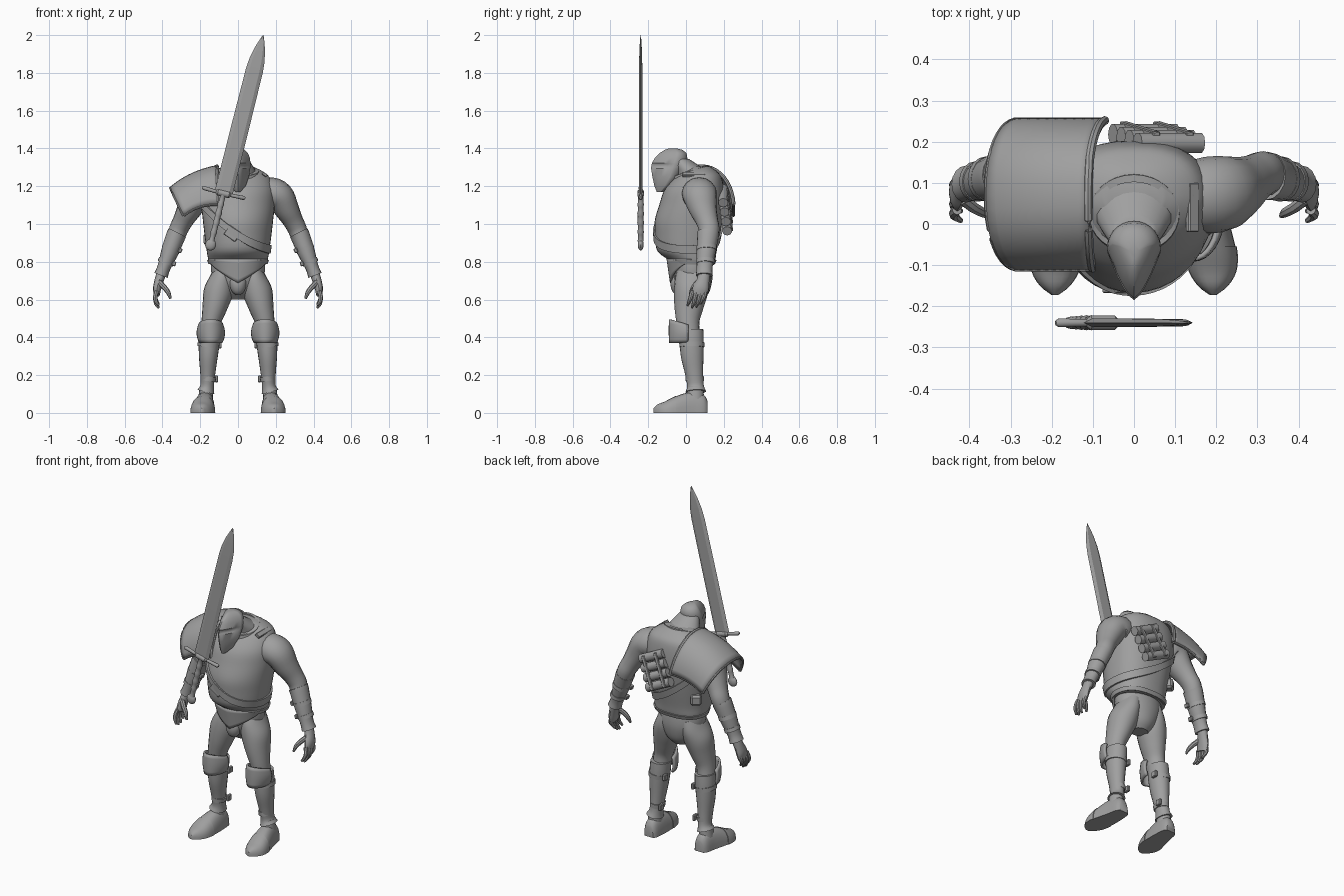
import bpy, bmesh, math
from mathutils import Vector, Matrix

if "Cube" in bpy.data.objects:
    bpy.data.objects.remove(bpy.data.objects["Cube"])

grey = bpy.data.materials.new("steel_grey")
grey.diffuse_color = (0.35, 0.35, 0.35, 1)
grey.use_nodes = True
grey.node_tree.nodes["Principled BSDF"].inputs["Base Color"].default_value = grey.diffuse_color
TAU = 2 * math.pi


def finish(name, bm, angle=40, matrix=None):
    bmesh.ops.recalc_face_normals(bm, faces=bm.faces)
    me = bpy.data.meshes.new(name)
    bm.to_mesh(me)
    bm.free()
    if matrix:
        me.transform(matrix)
    me.materials.append(grey)
    ob = bpy.data.objects.new(name, me)
    bpy.context.collection.objects.link(ob)
    bpy.ops.object.select_all(action='DESELECT')
    ob.select_set(True)
    bpy.context.view_layer.objects.active = ob
    bpy.ops.object.shade_smooth_by_angle(angle=math.radians(angle))
    return ob


def loft(name, rings, loop=False, matrix=None, angle=40):
    """Skin a list of closed rings, capped at both ends unless looped."""
    bm = bmesh.new()
    vs = [[bm.verts.new(p) for p in r] for r in rings]
    n = len(vs[0])
    for a, b in zip(vs, vs[1:] + vs[:1] if loop else vs[1:]):
        for i in range(n):
            bm.faces.new((a[i], a[(i + 1) % n], b[(i + 1) % n], b[i]))
    if not loop:
        bm.faces.new(vs[0])
        bm.faces.new(vs[-1])
    return finish(name, bm, angle, matrix)


def sheet(name, func, nu, nv, thick):
    """Thin shell from func(u, v) with u and v in 0..1."""
    bm = bmesh.new()
    g = [[bm.verts.new(func(i / nu, j / nv)) for j in range(nv + 1)] for i in range(nu + 1)]
    for i in range(nu):
        for j in range(nv):
            bm.faces.new((g[i][j], g[i + 1][j], g[i + 1][j + 1], g[i][j + 1]))
    m = finish(name, bm).modifiers.new("thickness", 'SOLIDIFY')
    m.thickness, m.offset = thick, 0


def curve(rows, n=4):
    """Catmull-Rom through rows of numbers."""
    out = []
    for i in range(len(rows) - 1):
        a, b, c, d = (rows[max(0, min(len(rows) - 1, i + k))] for k in (-1, 0, 1, 2))
        for t in (k / n for k in range(n)):
            out.append(tuple(.5 * (2 * q + (r - p) * t + (2 * p - 5 * q + 4 * r - s) * t * t
                       + (3 * q - p - 3 * r + s) * t ** 3) for p, q, r, s in zip(a, b, c, d)))
    return out + [tuple(rows[-1])]


def power(v, e):
    return math.copysign(abs(v) ** e, v)


def ring(c, rx, ry, d=(0, 0, 1), n=20):
    z = Vector(d).normalized()
    y = Vector((0, 1, 0)) if abs(z.y) < .9 else Vector((0, 0, 1))
    x = y.cross(z).normalized()
    y = z.cross(x)
    return [Vector(c) + x * rx * math.cos(TAU * i / n) + y * ry * math.sin(TAU * i / n) for i in range(n)]


def limb(name, rows, s=1, n=16, steps=4):
    """Tube along rows of x, y, z, rx, ry, mirrored by s."""
    rows = curve([(r[0] * s,) + tuple(r[1:]) for r in rows], steps)
    ends = [(rows[max(i - 1, 0)], rows[min(i + 1, len(rows) - 1)]) for i in range(len(rows))]
    return loft(name, [ring(r[:3], r[3], r[4], Vector(b[:3]) - Vector(a[:3]), n) for r, (a, b) in zip(rows, ends)])


def tube(name, pts, r, n=8):
    return limb(name, [tuple(p) + (r, r) for p in pts], n=n, steps=1)


def box(name, c, size, rot=(0, 0, 0)):
    bm = bmesh.new()
    bmesh.ops.create_cube(bm, size=1)
    bmesh.ops.scale(bm, vec=size, verts=bm.verts)
    bmesh.ops.bevel(bm, geom=bm.edges[:], offset=min(size) * .2, segments=1, affect='EDGES')
    m = Matrix.Translation(c)
    for ax, v in zip("XYZ", rot):
        m = m @ Matrix.Rotation(v, 4, ax)
    finish(name, bm, 30, m)


# cuirass: height, y centre, half width, half depth (keeled in front, boxier behind)
BODY = curve([(.785, .03, .148, .115), (.81, .03, .157, .125), (.86, .005, .166, .158),
              (.95, .008, .178, .173), (1.02, .014, .186, .179), (1.1, .03, .194, .172),
              (1.18, .043, .192, .157), (1.25, .065, .165, .122), (1.285, .07, .12, .085),
              (1.305, .065, .07, .06)], 4)


def skin(t, z, off=0):
    z = max(BODY[0][0], min(BODY[-1][0] - 1e-4, z))
    a, b = next((a, b) for a, b in zip(BODY, BODY[1:]) if a[0] <= z <= b[0])
    k = (z - a[0]) / (b[0] - a[0])
    _, cy, rx, ry = (p + (q - p) * k for p, q in zip(a, b))
    e = .82 if math.sin(t) > 0 else 1.08
    return Vector(((rx + off) * power(math.cos(t), min(e, 1)), cy + (ry + off) * power(math.sin(t), e), z))


loft("cuirass", [[skin(TAU * i / 36, r[0]) for i in range(36)] for r in BODY])
loft("cuirass_rim", [[skin(TAU * i / 36, .8 + h, o) for h, o in
     ((-.012, -.01), (-.012, .007), (.01, .007), (.01, -.01))] for i in range(36)], loop=True)

# diagonal chest strap wrapped around the cuirass
rings = []
for t in (TAU * i / 48 for i in range(48)):
    z = .94
    for _ in range(8):
        x = skin(t, z).x
        z = .94 - .65 * x + 1.2 * x * x
    rings.append([skin(t, z + h, o) for h, o in ((-.022, -.01), (-.022, .009), (.022, .009), (.022, -.01))])
loft("chest_strap", rings, loop=True)
box("strap_buckle", (-.03, -.16, .95), (.075, .016, .06), (0, .6, 0))
box("shoulder_buckle", (.142, .04, 1.262), (.03, .12, .016), (0, .6, 0))
box("side_pouch", (-.15, .12, .92), (.06, .05, .06), (0, 0, .7))

# bedrolls on the back
for k in range(4):
    c = Vector((.055 - .02 * (k - 1.5), .197 + .007 * k, 1.15 - .05 * k))
    tube("back_roll", [c + Vector((-.9, 0, .44)) * v for v in (-.085, -.08, .08, .085)], .026, 10)
for v in (-.045, .045):
    box("roll_strap", (.055 - .9 * v, .231, 1.075 + .44 * v), (.02, .012, .2), (.14, .42, 0))

# pelvis, front flap and codpiece
limb("pelvis", [(0, .045, .6, .05, .045), (0, .045, .64, .09, .08), (0, .04, .7, .13, .1),
                (0, .035, .76, .143, .105), (0, .03, .83, .14, .1)], n=24)


def flap(u, v):
    t = math.pi * (1 + v)
    f = (1 - abs(math.cos(t))) ** .75 if math.sin(t) < 0 else 0
    return Vector((.155 * math.cos(t) * (1 - .06 * u), .03 + math.sin(t) * (.128 - .018 * u),
                   .815 - u * (.015 + .112 * f)))


sheet("front_flap", flap, 6, 24, .01)
limb("codpiece", [(0, -.03, .72, .04, .03), (0, -.04, .69, .046, .042), (0, -.035, .65, .036, .036),
                  (0, -.02, .63, .01, .01)])

# neck, collar and helm with eye slits
loft("neck", [ring((0, y, z), r, r * .9) for y, z, r in
              curve([(.045, 1.24, .1), (.03, 1.28, .094), (.0, 1.31, .077), (-.035, 1.345, .055)])])
loft("collar", [[(math.cos(a) * (.1 + o), .025 + math.sin(a) * (.085 + o), 1.272 + .03 * math.sin(a) + h)
     for o, h in ((-.008, -.02), (.014, -.02), (.01, .01), (-.008, .01))]
     for a in (TAU * i / 32 for i in range(32))], loop=True)
HELM = [(1.17, -.155, -.12, .012), (1.2, -.167, -.08, .04), (1.25, -.178, -.03, .058),
        (1.295, -.185, -.005, .065), (1.3, -.185, 0, .065), (1.318, -.181, .004, .066),
        (1.323, -.18, .006, .066), (1.35, -.165, .007, .063), (1.375, -.14, .003, .053),
        (1.393, -.112, -.02, .034), (1.4, -.09, -.05, .012)]
rings = []
for k, (z, f, b, w) in enumerate(HELM):
    m, r = f + .65 * (b - f), []
    for c, s in ((math.cos(TAU * i / 28), math.sin(TAU * i / 28)) for i in range(28)):
        y = m + (b - m) * s if s > 0 else m - (m - f) * (1 - abs(c) ** 1.5)
        q = .92 if k in (4, 5) and s < 0 and .15 < abs(c) < .85 else 1
        r.append((w * c * q, m + (y - m) * q, z))
    rings.append(r)
loft("helm", rings, angle=50)

# sides built in mirrored pairs
for s, side in ((1, "left_"), (-1, "right_")):
    limb(side + "upper_arm", [(.12, .07, 1.155, .075, .08), (.17, .07, 1.162, .085, .092),
         (.219, .075, 1.145, .079, .091), (.257, .09, 1.08, .066, .075), (.29, .11, 1.02, .054, .06),
         (.315, .122, .97, .05, .055), (.335, .115, .91, .045, .05)], s)
    limb(side + "bracer", [(.322, .117, .952, .052, .059), (.332, .115, .93, .051, .057),
         (.362, .106, .85, .046, .05), (.392, .098, .77, .035, .042), (.408, .097, .728, .038, .045)], s)
    for t in (.3, .65):
        x, y, z, r = .332 + .076 * t, .115 - .018 * t, .93 - .2 * t, .054 - .017 * t
        limb(side + "bracer_strap", [(x - .004, y, z + .01, r, r + .006), (x + .004, y, z - .01, r, r + .006)], s, steps=1)
        box(side + "bracer_buckle", (s * (x - r), y - .02, z - .01), (.02, .03, .025), (0, -s * .36, 0))
    limb(side + "palm", [(.405, .097, .74, .026, .032), (.418, .09, .7, .024, .034),
         (.428, .078, .66, .022, .042), (.43, .068, .625, .016, .04)], s, n=12)
    for k, drop in enumerate((0, .012, .008, -.008)):
        y = .034 + .023 * k
        limb(side + "finger", [(.43, y, .645, .012, .012), (.438, y - .008, .615, .012, .012),
             (.434, y - .017, .59 - drop, .01, .01), (.42, y - .026, .568 - drop, .006, .006)], s, n=8, steps=2)
    limb(side + "thumb", [(.415, .06, .69, .015, .015), (.39, .04, .665, .014, .014),
         (.368, .028, .635, .012, .012), (.358, .02, .605, .006, .006)], s, n=8, steps=2)
    limb(side + "thigh", [(.07, .045, .77, .05, .08), (.085, .037, .71, .064, .094),
         (.104, .026, .64, .078, .09), (.123, .015, .56, .066, .077), (.142, .01, .48, .052, .061),
         (.15, .02, .4, .05, .055)], s, n=20)
    limb(side + "greave", [(.148, .028, .44, .055, .064), (.152, .03, .38, .056, .064),
         (.157, .033, .3, .05, .06), (.16, .043, .21, .04, .048), (.163, .05, .145, .036, .044),
         (.17, .052, .112, .046, .055)], s, n=20)
    limb(side + "ankle", [(.168, .05, .14, .034, .042), (.173, .048, .06, .04, .048)], s)

    def knee(u, v):
        t = math.pi * (1 + v)
        f = max(0, -math.sin(t))
        k = .74 + .24 * math.sin(math.pi * (.15 + .75 * u))
        return Vector((s * (.144 + .071 * k * math.cos(t)), .012 - .098 * (.86 + .14 * k) * f ** 1.1,
                       .465 + .03 * f - u * (.09 + .035 * f)))
    sheet(side + "knee_plate", knee, 6, 16, .012)
    for z, y, r in ((.36, .031, .062), (.18, .046, .044)):
        limb(side + "greave_strap", [(.155, y, z + .012, r - .004, r + .005), (.158, y, z - .012, r - .005, r + .004)], s, steps=1)
        box(side + "greave_buckle", (s * (.158 - r), y + .03, z), (.018, .035, .036))
    # boot with flat sole and separate toe cap
    rows = curve([(.115, .168, .028, .06), (.095, .17, .042, .095), (.04, .173, .05, .112),
                  (-.02, .18, .058, .1), (-.07, .187, .062, .079), (-.115, .191, .055, .056),
                  (-.15, .192, .034, .042), (-.172, .192, .006, .022)], 3)
    for part, rs, g in (("boot", rows, 0), ("toe_cap", rows[11:], .003)):
        loft(side + part, [[(s * (x + (w + g) * power(math.cos(math.pi * i / 12), .8)), y,
             (h + g) * math.sin(math.pi * i / 12) ** .9 if 0 < i < 12 else 0) for i in range(13)]
             for y, x, w, h in rs])


# draped shoulder guard with rolled borders
def guard(u, v):
    a = (v * 2 - 1) * math.radians(85)
    c = 1 - math.cos(a)
    x0 = -.112 + c * (.045 if v > .5 else .012)
    return Vector((x0 + u * (-.357 + .075 * c - x0), .072 + .18 * power(math.sin(a), .88),
                   1.305 - .055 * u - .06 * u ** 2.5 - c * (.22 - .06 * u)))


sheet("shoulder_guard", guard, 10, 20, .014)
for u, r in ((0, .011), (1, .008)):
    tube("guard_rim", [guard(u, i / 20) for i in range(21)], r)
for v in (0, 1):
    tube("guard_end_rim", [guard(i / 8, v) for i in range(9)], .008)

# sword, built upright from its pommel and then tilted
M = Matrix.Translation((-.145, -.24, .89)) @ Matrix.Rotation(math.radians(14.1), 4, 'Y')
loft("blade", [[(-w, 0, z), (-w * .6, -t, z), (w * .6, -t, z), (w, 0, z), (w * .6, t, z), (-w * .6, t, z)]
     for z, w, t in ((.285, .048, .01), (.6, .048, .01), (.95, .046, .009), (1.01, .041, .008),
                     (1.07, .028, .006), (1.11, .015, .004), (1.144, .002, .001))], matrix=M, angle=20)
loft("crossguard", [ring((x, 0, z), r, r, (1, 0, 0), 10) for x, z, r in
     ((-.118, .284, .006), (-.11, .283, .011), (-.04, .28, .009), (-.03, .28, .018), (.03, .28, .018),
      (.04, .28, .009), (.11, .283, .011), (.118, .284, .006))], matrix=M)
loft("grip", [ring((0, 0, .02 + i * .0125), r, r, n=12) for i in range(21)
              for r in (.0135 + .003 * (i % 4 == 0) + .002 * math.sin(math.pi * i / 20),)], matrix=M)
loft("pommel", [ring((0, 0, .03 * math.sin(a)), .028 * math.cos(a) + .001, .015 * math.cos(a) + .001, n=14)
                for a in (math.radians(d) for d in range(-90, 91, 20))], matrix=M)
